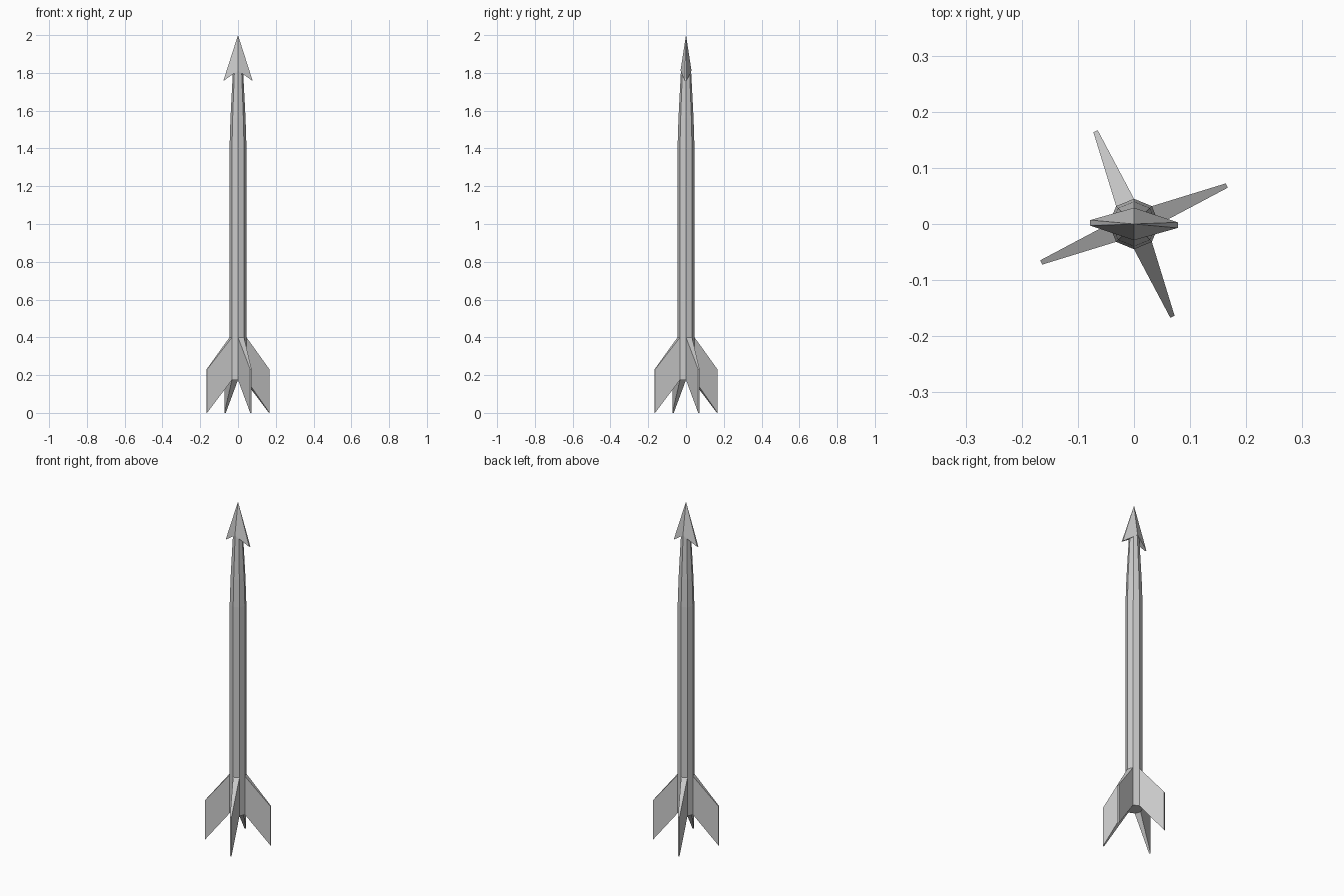
import bpy, bmesh
from math import cos, sin, radians
from mathutils import Vector

if "Cube" in bpy.data.objects:
    bpy.data.objects.remove(bpy.data.objects["Cube"])


def finish(name, bm):
    bmesh.ops.recalc_face_normals(bm, faces=bm.faces)
    mesh = bpy.data.meshes.new(name)
    bm.to_mesh(mesh)
    bm.free()
    obj = bpy.data.objects.new(name, mesh)
    bpy.context.collection.objects.link(obj)
    return obj


# Eight-sided shaft lofted through a (height, radius) profile
profile = [(0.175, 0.045), (0.4, 0.045), (1.4, 0.045), (1.56, 0.04), (1.81, 0.027)]
bm = bmesh.new()
rings = [[bm.verts.new((r * cos(radians(45 * i)), r * sin(radians(45 * i)), z))
          for i in range(8)] for z, r in profile]
fin_faces = []
for k, (low, high) in enumerate(zip(rings, rings[1:])):
    for i in range(8):
        j = (i + 1) % 8
        face = bm.faces.new((low[i], low[j], high[j], high[i]))
        if k == 0 and i % 2 == 0:
            fin_faces.append(face)
bm.faces.new(rings[0][::-1])
bm.faces.new(rings[-1])

# Four swept fins pulled out of alternate lower faces
for face in bmesh.ops.extrude_discrete_faces(bm, faces=fin_faces)["faces"]:
    center = face.calc_center_median()
    out = Vector((center.x, center.y, 0)).normalized()
    side = Vector((-out.y, out.x, 0))
    for v in face.verts:
        s = 0.0042 if v.co.dot(side) > 0 else -0.0042
        z = 0.23 if v.co.z > center.z else 0.0
        v.co = out * 0.179 + side * s + Vector((0, 0, z))
finish("shaft_and_fins", bm)

# Barbed arrowhead: apex, front and back ridges, two thin swept barbs
bm = bmesh.new()
apex = bm.verts.new((0, 0, 2))
front = bm.verts.new((0, -0.029, 1.812))
back = bm.verts.new((0, 0.029, 1.812))
for s in (-1, 1):
    tilt = -0.002 * s
    bf = bm.verts.new((0.078 * s, tilt - 0.005, 1.757))
    bb = bm.verts.new((0.078 * s, tilt + 0.005, 1.757))
    for verts in ((apex, front, bf), (apex, bf, bb), (apex, bb, back),
                  (front, back, bb, bf)):
        bm.faces.new(verts)
finish("arrowhead", bm)
